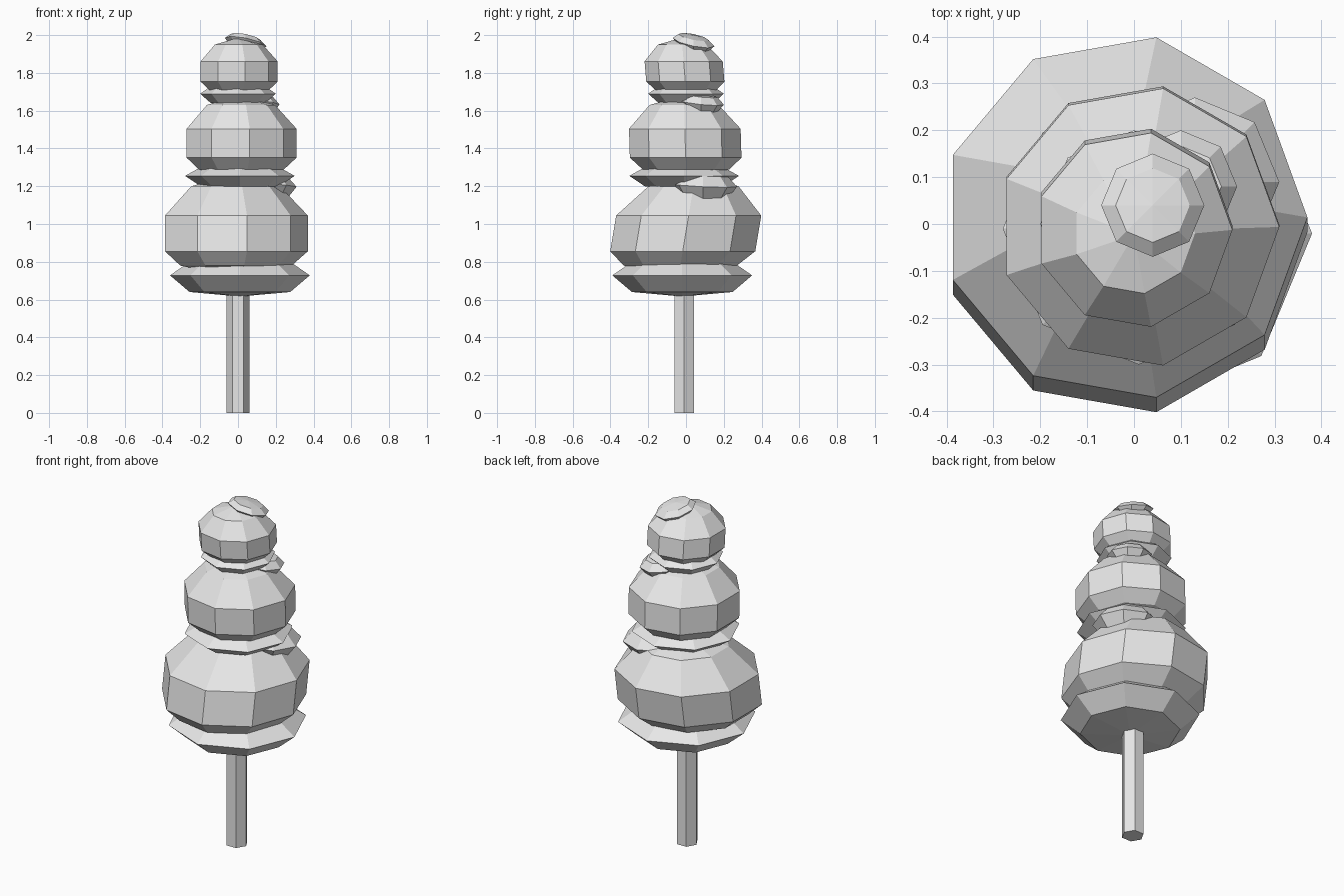
import bpy, bmesh
from math import tau
from mathutils import Matrix, Vector

cube = bpy.data.objects.get("Cube")
if cube:
    bpy.data.objects.remove(cube)

grey = bpy.data.materials.new("light_grey")
grey.use_nodes = True
grey.diffuse_color = (0.8, 0.8, 0.8, 1)
grey.node_tree.nodes["Principled BSDF"].inputs["Base Color"].default_value = grey.diffuse_color

# Cross-section profiles as (share of height, share of radius)
STRAIGHT = ((0, 1), (1, 1))
BALL = ((0, 0.78), (0.18, 1), (0.63, 1), (1, 0.62))
DISC = ((0, 0.72), (0.55, 1), (1, 0.72))


def build_part(name, profile, sides, bottom, height, radius,
               centre=(0, 0), lean=0, tilt=(0, 0), cap=0.15):
    """Faceted solid from a profile, closed at both ends by a fan to a pole.

    lean moves the rings along y from bottom to top, tilt slopes each ring.
    """
    bm = bmesh.new()
    base = Vector((*centre, bottom))
    rise = Vector((0, lean, height))
    slope = Vector((*tilt, 0))

    # Rings of the profile
    rings = []
    for level, share in profile:
        ring = []
        for side in range(sides):
            spin = Matrix.Rotation(tau * side / sides, 3, "Z")
            spoke = spin @ Vector((radius * share, 0, 0))
            spoke.z = spoke.dot(slope)
            ring.append(bm.verts.new(base + rise * level + spoke))
        rings.append(ring)

    # Side faces and end fans
    low_pole = bm.verts.new(base - rise * cap)
    high_pole = bm.verts.new(base + rise * (1 + cap))
    for side in range(sides):
        following = (side + 1) % sides
        for lower, upper in zip(rings, rings[1:]):
            bm.faces.new((lower[side], lower[following], upper[following], upper[side]))
        bm.faces.new((low_pole, rings[0][following], rings[0][side]))
        bm.faces.new((high_pole, rings[-1][side], rings[-1][following]))

    mesh = bpy.data.meshes.new(name)
    bm.to_mesh(mesh)
    bm.free()
    mesh.materials.append(grey)
    part = bpy.data.objects.new(name, mesh)
    bpy.context.collection.objects.link(part)


# Trunk
build_part("trunk", STRAIGHT, sides=6, bottom=0, height=0.68, radius=0.06,
           centre=(0, -0.01), cap=0)

# Foliage balls
build_part("lower_foliage", BALL, sides=9, bottom=0.78, height=0.42, radius=0.39,
           centre=(-0.02, -0.03), lean=0.07)
build_part("middle_foliage", BALL, sides=9, bottom=1.29, height=0.34, radius=0.3,
           centre=(0.01, 0), lean=-0.01)
build_part("upper_foliage", BALL, sides=9, bottom=1.71, height=0.24, radius=0.21,
           lean=-0.02)

# Thin skirts under the balls
build_part("lower_skirt", DISC, sides=8, bottom=0.64, height=0.16, radius=0.37,
           centre=(0.01, -0.02))
build_part("middle_skirt", DISC, sides=8, bottom=1.2, height=0.1, radius=0.29,
           centre=(0.01, -0.01))
build_part("upper_skirt", DISC, sides=8, bottom=1.64, height=0.09, radius=0.2)

# Offset tufts sloping down to one side
build_part("lower_tuft", DISC, sides=8, bottom=1.14, height=0.12, radius=0.18,
           centre=(0.13, 0.09), tilt=(-0.05, -0.05))
build_part("middle_tuft", DISC, sides=8, bottom=1.6, height=0.08, radius=0.12,
           centre=(0.1, 0.08), tilt=(-0.1, -0.1))
build_part("top_tuft", DISC, sides=8, bottom=1.93, height=0.06, radius=0.11,
           centre=(0.04, 0.04), tilt=(-0.2, -0.2))
